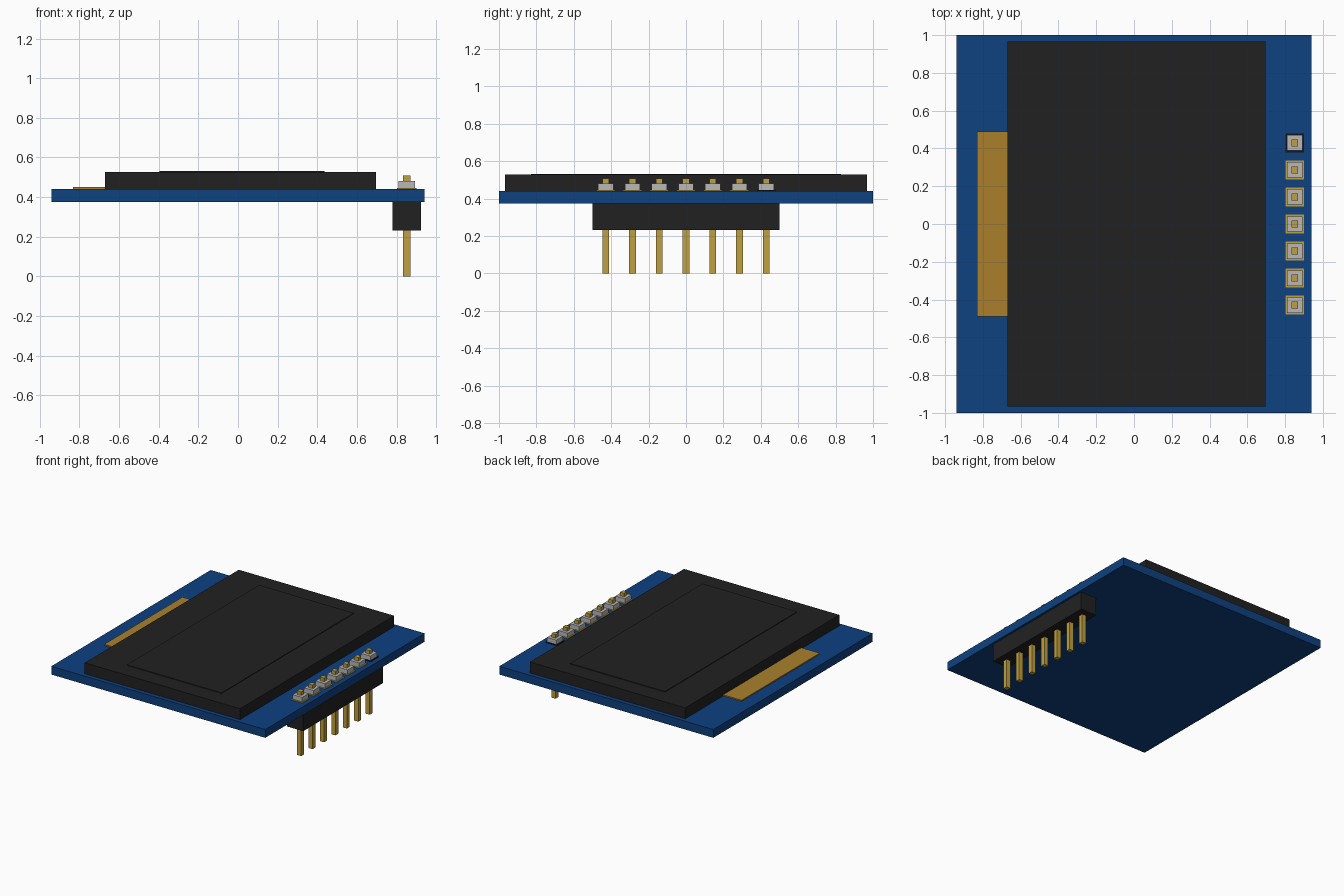
import bpy
import bmesh

cube = bpy.data.objects.get("Cube")
if cube:
    bpy.data.objects.remove(cube, do_unlink=True)


def material(name, color):
    mat = bpy.data.materials.new(name)
    mat.use_nodes = True
    mat.diffuse_color = (*color, 1)
    mat.node_tree.nodes["Principled BSDF"].inputs["Base Color"].default_value = (*color, 1)
    return mat


blue = material("board blue", (0.0044, 0.052, 0.216))
black = material("plastic black", (0.0152, 0.0152, 0.0152))
dark = material("marker black", (0.008, 0.008, 0.011))
amber = material("flex amber", (0.402, 0.216, 0.025))
gold = material("pin gold", (0.52, 0.35, 0.05))
silver = material("solder silver", (0.48, 0.48, 0.48))


def box(name, mat, x, y, z):
    """Flat-sided box spanning the given (low, high) ranges."""
    bm = bmesh.new()
    bmesh.ops.create_cube(bm, size=1)
    for v in bm.verts:
        v.co = [r[0] if c < 0 else r[1] for c, r in zip(v.co, (x, y, z))]
    mesh = bpy.data.meshes.new(name)
    bm.to_mesh(mesh)
    bm.free()
    mesh.materials.append(mat)
    obj = bpy.data.objects.new(name, mesh)
    bpy.context.collection.objects.link(obj)
    return obj


def span(center, width):
    return (center - width / 2, center + width / 2)


BOTTOM, TOP = 0.375, 0.441

# Circuit board, screen and ribbon
box("circuit_board", blue, (-0.94, 0.94), (-1, 1), (BOTTOM, TOP))
box("screen_panel", black, (-0.67, 0.695), (-0.967, 0.967), (TOP, 0.528))
box("screen_active_area", black, (-0.396, 0.437), (-0.83, 0.83), (0.528, 0.533))
box("flex_ribbon", amber, (-0.832, -0.67), (-0.49, 0.49), (TOP, 0.45))

# Pin header below the board
box("header_block", black, (0.78, 0.923), (-0.5, 0.5), (0.232, BOTTOM))

# Pins with pads and solder blocks; the first pad is marked dark
PIN_X, PITCH = 0.851, 0.1432
for i in range(7):
    y = (3 - i) * PITCH
    n = i + 1
    box(f"pin_{n}", gold, span(PIN_X, 0.036), span(y, 0.036), (0, 0.509))
    box(f"pad_{n}", dark if i == 0 else gold,
        span(PIN_X, 0.1), span(y, 0.1), (TOP, 0.446))
    box(f"solder_{n}", silver, span(PIN_X, 0.082), span(y, 0.082), (0.446, 0.481))
